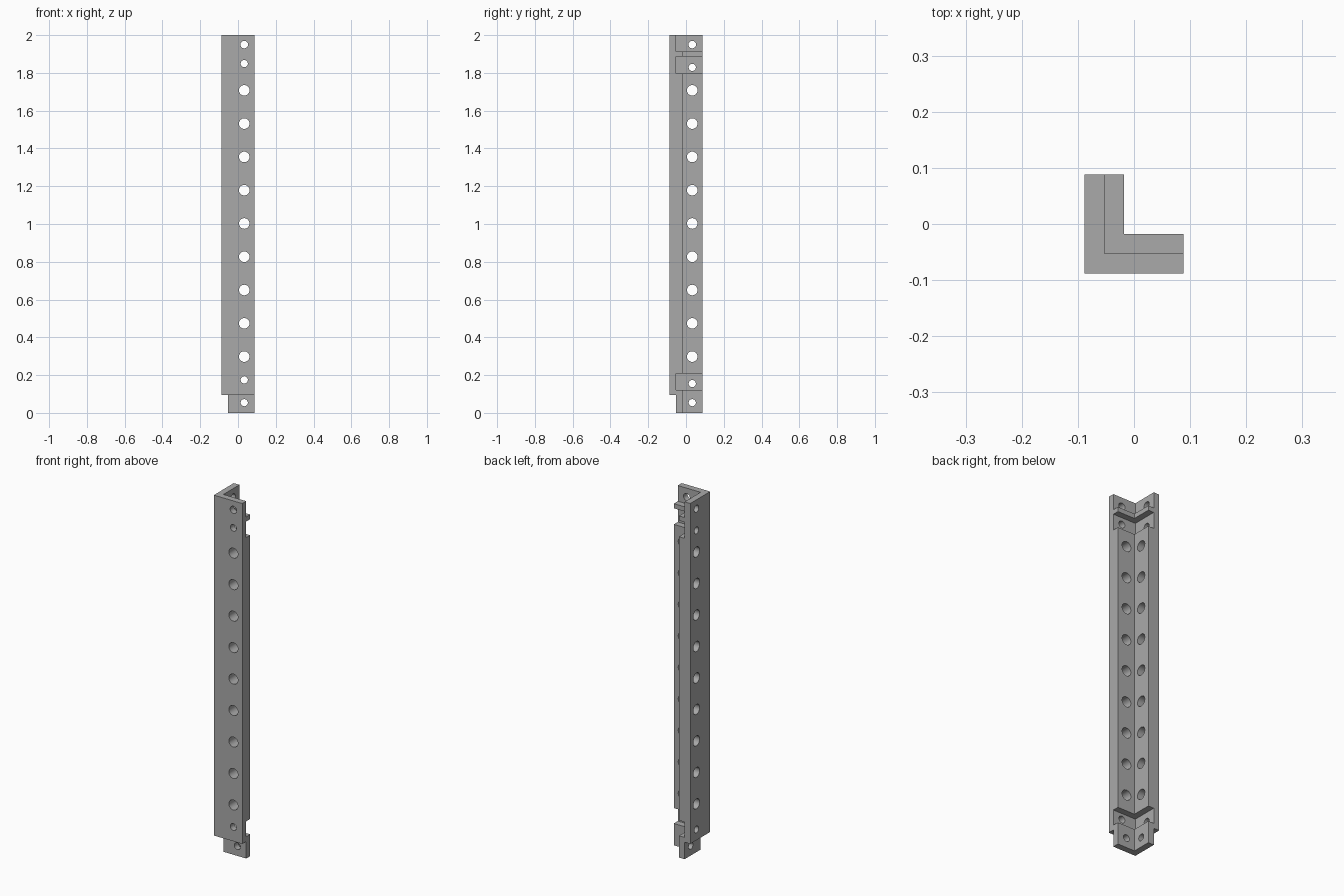
import bpy
import bmesh
from mathutils import Matrix

cube = bpy.data.objects.get("Cube")
if cube:
    bpy.data.objects.remove(cube, do_unlink=True)

grey = bpy.data.materials.new("plain grey")
grey.use_nodes = True
colour = (0.4, 0.4, 0.4, 1)
grey.diffuse_color = colour
grey.node_tree.nodes["Principled BSDF"].inputs["Base Color"].default_value = colour

HALF = 0.088     # half the width of the angle
MID = -0.053     # inside of the outer skin
INNER = -0.018   # inside of the thick body
HOLE = 0.033     # hole offset along each leg


def make_object(name, bm):
    bmesh.ops.recalc_face_normals(bm, faces=bm.faces)
    mesh = bpy.data.meshes.new(name)
    bm.to_mesh(mesh)
    bm.free()
    obj = bpy.data.objects.new(name, mesh)
    bpy.context.collection.objects.link(obj)
    return obj


def add_angle(bm, corner, inside, bottom, top):
    """Extrude an L-shaped section between two heights."""
    outline = [(corner, corner), (HALF, corner), (HALF, inside),
               (inside, inside), (inside, HALF), (corner, HALF)]
    face = bm.faces.new([bm.verts.new((x, y, bottom)) for x, y in outline])
    extruded = bmesh.ops.extrude_face_region(bm, geom=[face])["geom"]
    verts = [v for v in extruded if isinstance(v, bmesh.types.BMVert)]
    bmesh.ops.translate(bm, verts=verts, vec=(0, 0, top - bottom))


def add_drill(bm, z, radius, through_front):
    """Add a cylinder crossing the front leg (along y) or side leg (along x)."""
    if through_front:
        matrix = Matrix.Translation((HOLE, MID, z)) @ Matrix.Rotation(1.5708, 4, "X")
    else:
        matrix = Matrix.Translation((MID, HOLE, z)) @ Matrix.Rotation(1.5708, 4, "Y")
    bmesh.ops.create_cone(bm, cap_ends=True, segments=32, radius1=radius,
                          radius2=radius, depth=0.1, matrix=matrix)


def cut(obj, cutter, operation="DIFFERENCE"):
    cutter.hide_render = True
    cutter.hide_set(True)
    mod = obj.modifiers.new(cutter.name, "BOOLEAN")
    mod.operation = operation
    mod.solver = "EXACT"
    mod.object = cutter


# Full-thickness angle bar
bm = bmesh.new()
add_angle(bm, -HALF, INNER, 0, 2)
bar = make_object("angle_bar", bm)
bar.data.materials.append(grey)

# Notches across the inside of both legs, and the step around the foot
bm = bmesh.new()
for bottom, top in ((0.122, 0.208), (1.796, 1.886), (1.912, 2.05)):
    verts = [bm.verts.new((x, y, bottom)) for x, y in
             ((MID, MID), (0.2, MID), (0.2, 0.2), (MID, 0.2))]
    face = bm.faces.new(verts)
    extruded = bmesh.ops.extrude_face_region(bm, geom=[face])["geom"]
    raised = [v for v in extruded if isinstance(v, bmesh.types.BMVert)]
    bmesh.ops.translate(bm, verts=raised, vec=(0, 0, top - bottom))
cut(bar, make_object("notch_cutter", bm))

bm = bmesh.new()
for size, centre in (((0.4, 0.1, 0.2), (0, MID - 0.05, -0.005)),
                     ((0.1, 0.4, 0.2), (MID - 0.05, 0, -0.005))):
    matrix = Matrix.Translation(centre) @ Matrix.Diagonal((*size, 1))
    step_bm = bmesh.new()
    bmesh.ops.create_cube(step_bm, size=1, matrix=matrix)
    cut(bar, make_object("foot_step_cutter", step_bm))
bm.free()

# Row of large holes with smaller fixing holes at the ends
bm = bmesh.new()
for through_front in (True, False):
    shift = 0 if through_front else -0.02
    for i in range(9):
        add_drill(bm, 0.298 + i * 0.1762, 0.028, through_front)
    add_drill(bm, 1.95, 0.02, through_front)
    add_drill(bm, 0.054, 0.019, through_front)
    add_drill(bm, 1.849 + shift, 0.019, through_front)
    add_drill(bm, 0.175 + shift, 0.019, through_front)
cut(bar, make_object("hole_cutter", bm))

# Bake the cuts, remove the helpers and smooth the hole walls
bpy.context.view_layer.objects.active = bar
bar.select_set(True)
for mod in list(bar.modifiers):
    cutter = mod.object
    bpy.ops.object.modifier_apply(modifier=mod.name)
    bpy.data.objects.remove(cutter, do_unlink=True)
bpy.ops.object.shade_smooth_by_angle()
